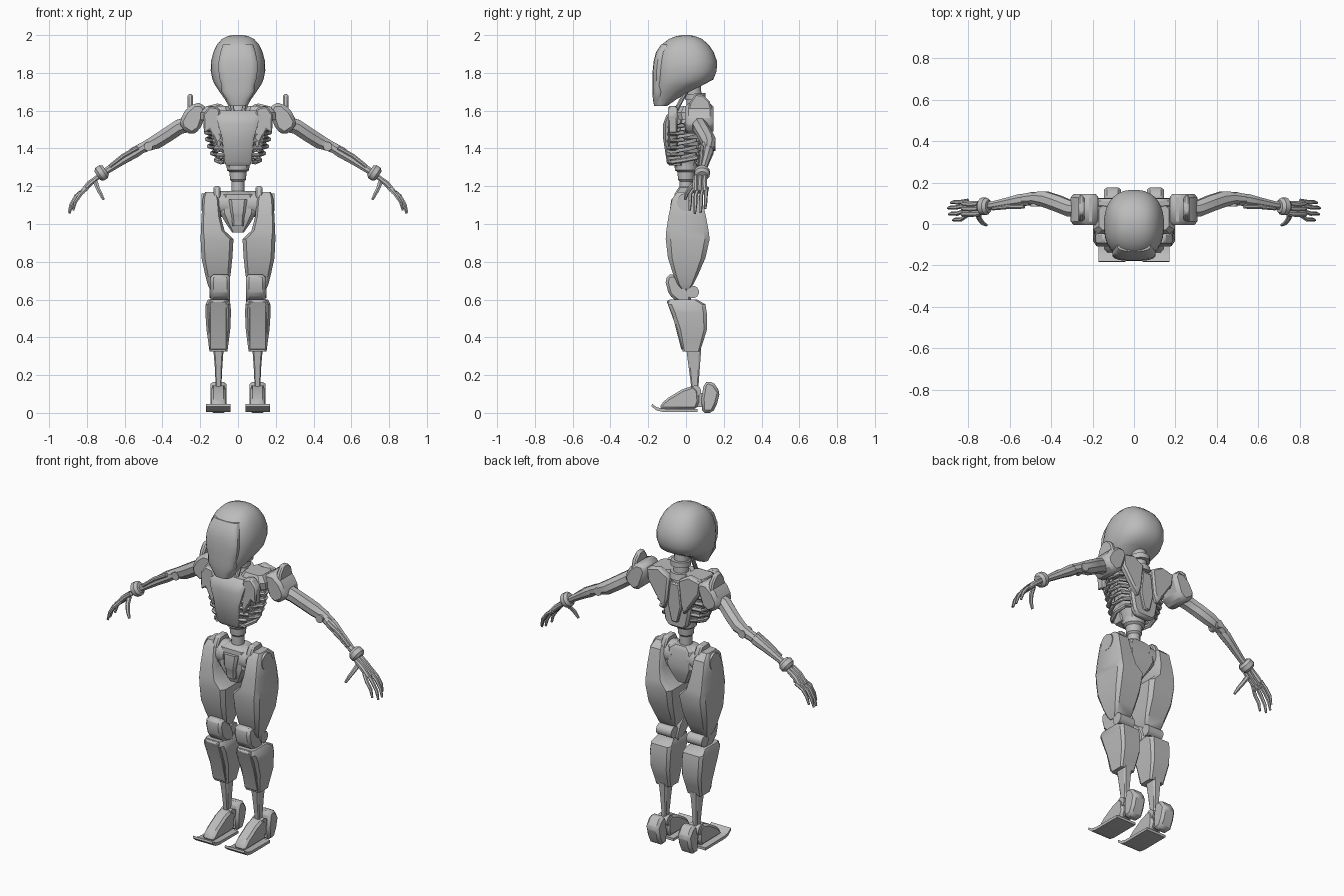
import bpy, bmesh, math
from mathutils import Vector

grey = bpy.data.materials.new("metal grey")
grey.diffuse_color = (0.5, 0.5, 0.5, 1)


def finish(name, bm, mirror=False, bevel=0, angle=32):
    bmesh.ops.recalc_face_normals(bm, faces=bm.faces)
    me = bpy.data.meshes.new(name)
    bm.to_mesh(me)
    bm.free()
    me.materials.append(grey)
    ob = bpy.data.objects.new(name, me)
    bpy.context.collection.objects.link(ob)
    bpy.ops.object.select_all(action='DESELECT')
    ob.select_set(True)
    bpy.context.view_layer.objects.active = ob
    bpy.ops.object.shade_smooth_by_angle(angle=math.radians(angle))
    if bevel:
        b = ob.modifiers.new("Bevel", 'BEVEL')
        b.width, b.segments, b.limit_method = bevel, 1, 'ANGLE'
    if mirror:
        ob.modifiers.new("Mirror", 'MIRROR')
    return ob


def skin(bm, rings):
    """Bridge equal rings of points and cap both ends."""
    vs = [[bm.verts.new(p) for p in r] for r in rings]
    n = len(vs[0])
    for a, b in zip(vs, vs[1:]):
        for i in range(n):
            bm.faces.new((a[i], a[(i + 1) % n], b[(i + 1) % n], b[i]))
    bm.faces.new(vs[0])
    bm.faces.new(vs[-1])


def loft(name, rings, n=8, p=5, **kw):
    """Stack of rounded sections (z, x0, x1, y0, y1)."""
    bm, out = bmesh.new(), []
    for z, x0, x1, y0, y1 in rings:
        ring = []
        for i in range(n):
            a = 2 * math.pi * (i + 0.5) / n
            c, s = math.cos(a), math.sin(a)
            ex = math.copysign(abs(c) ** (2 / p), c)
            ey = math.copysign(abs(s) ** (2 / p), s)
            ring.append(((x0 + x1) / 2 + ex * (x1 - x0) / 2,
                         (y0 + y1) / 2 + ey * (y1 - y0) / 2, z))
        out.append(ring)
    skin(bm, out)
    return finish(name, bm, **kw)


def prism(name, pts, lo, hi, axis, **kw):
    """Extrude an outline along x (points y,z), y (points x,z) or z (points x,y)."""
    bm = bmesh.new()
    place = {'x': lambda p, d: (d, p[0], p[1]), 'y': lambda p, d: (p[0], d, p[1]),
             'z': lambda p, d: (p[0], p[1], d)}[axis]
    skin(bm, [[place(p, d) for p in pts] for d in (lo, hi)])
    return finish(name, bm, **kw)


def tubes(name, paths, n=8, **kw):
    """Tubes through points (x, y, z, radius)."""
    bm = bmesh.new()
    for path in paths:
        pts = [Vector(p[:3]) for p in path]
        rings = []
        for i, c in enumerate(pts):
            t = (pts[min(i + 1, len(pts) - 1)] - pts[max(i - 1, 0)]).normalized()
            ref = Vector((0, 1, 0)) if abs(t.y) < 0.8 else Vector((0, 0, 1))
            u = t.cross(ref).normalized()
            v = t.cross(u)
            r = path[i][3]
            rings.append([c + r * (math.cos(a) * u + math.sin(a) * v)
                          for a in (2 * math.pi * (k + 0.5) / n for k in range(n))])
        skin(bm, rings)
    return finish(name, bm, **kw)


def sym(z, h, y0, y1):
    return (z, -h, h, y0, y1)


# Head shell, raised face mask and neck
head = [(1.625, .05, -.165, -.10), (1.66, .07, -.172, -.05), (1.70, .098, -.174, .02),
        (1.735, .122, -.174, .09), (1.765, .136, -.174, .145), (1.81, .145, -.173, .163),
        (1.86, .144, -.168, .165), (1.91, .131, -.155, .148), (1.95, .112, -.128, .12),
        (1.98, .085, -.09, .085), (1.995, .055, -.05, .045), (2.0, .025, -.02, .02)]
loft("head_shell", [sym(*r) for r in head], n=32, p=2.35, angle=45)
loft("face_mask", [sym(z, h * (.72 if z > 1.7 else .9), y0 - .004, y0 + .06)
                   for z, h, y0, y1 in head[:9]], n=16, p=3, angle=40)
tubes("neck", [[(0, .05, 1.52, .045), (0, .045, 1.63, .042), (0, .035, 1.76, .042)],
               [(0, .05, 1.66, .055), (0, .048, 1.69, .055)],
               [(0, .05, 1.59, .062), (0, .05, 1.625, .055)]], n=16)
tubes("neck_strut", [[(.03, -.06, 1.59, .012), (.035, .0, 1.70, .012)]], mirror=True)

# Chest, inner core and ribs
loft("chest_plate", [sym(1.31, .065, -.09, -.02), sym(1.33, .075, -.103, -.02),
                     sym(1.45, .085, -.122, -.02), sym(1.53, .108, -.122, -.02),
                     sym(1.575, .118, -.105, -.01), sym(1.60, .10, -.075, 0)], p=7)
prism("chest_wing", [(.085, 1.53), (.10, 1.615), (.15, 1.625), (.185, 1.58), (.18, 1.48),
                     (.15, 1.50), (.12, 1.44), (.095, 1.38)], -.095, -.045, 'y',
      mirror=True, bevel=.008)
loft("chest_core", [sym(1.30, .055, -.06, .05), sym(1.40, .085, -.07, .07),
                    sym(1.52, .10, -.07, .08), sym(1.60, .09, -.05, .09)], n=12, p=3)
ribs = []
for i in range(6):
    z, w = 1.525 - i * .037, .172 - .0022 * i * i
    ribs.append([(.07, -.095, z - .01, .012), (w * .78, -.075, z - .012, .013),
                 (w, -.01, z - .002, .013), (w * .9, .055, z + .012, .013),
                 (.05, .085, z + .02, .012)])
tubes("ribs", ribs, n=6, mirror=True)

# Back shell, shoulder blades and collar
prism("back_plate", [(-.09, 1.57), (.09, 1.57), (.10, 1.46), (.075, 1.33), (.05, 1.30),
                     (-.05, 1.30), (-.075, 1.33), (-.10, 1.46)], .055, .098, 'y', bevel=.012)
prism("shoulder_blade", [(.03, 1.60), (.10, 1.64), (.18, 1.62), (.17, 1.55), (.11, 1.46),
                         (.065, 1.40), (.045, 1.46)], .08, .122, 'y', mirror=True, bevel=.01)
prism("spine_plate", [(-.03, 1.57), (.03, 1.57), (.045, 1.44), (.02, 1.34), (-.02, 1.34),
                      (-.045, 1.44)], .09, .112, 'y', bevel=.006)
loft("collar", [(1.55, .03, .20, -.04, .10), (1.59, .03, .20, -.05, .10),
                (1.625, .05, .17, -.03, .09)], mirror=True)

# Shoulder pad with upright fin
prism("shoulder_pad", [(.165, 1.60), (.185, 1.64), (.235, 1.64), (.28, 1.60), (.31, 1.545),
                       (.30, 1.505), (.245, 1.47), (.20, 1.50)], -.005, .145, 'y',
      mirror=True, bevel=.018)
prism("shoulder_fin", [(.005, 1.59), (.02, 1.645), (.05, 1.688), (.09, 1.685), (.125, 1.65),
                       (.14, 1.60), (.14, 1.56), (.01, 1.56)], .238, .268, 'x',
      mirror=True, bevel=.008)

# Arms
tubes("upper_arm", [[(.25, .07, 1.53, .045), (.31, .075, 1.515, .042), (.37, .10, 1.475, .042),
                     (.43, .12, 1.437, .041), (.48, .125, 1.415, .032),
                     (.535, .12, 1.39, .027)]], mirror=True)
tubes("elbow", [[(.475, .085, 1.41, .024), (.475, .155, 1.41, .024)]], n=12, mirror=True)
tubes("forearm", [[(.50, .115, 1.405, .026), (.545, .115, 1.38, .032), (.60, .105, 1.345, .026),
                   (.68, .09, 1.292, .02), (.74, .085, 1.25, .018)],
                  [(.53, .085, 1.405, .012), (.61, .083, 1.36, .012), (.68, .075, 1.305, .01)]],
      mirror=True)
tubes("wrist", [[(.70, .085, 1.285, .03), (.712, .085, 1.277, .042), (.733, .085, 1.263, .042),
                 (.745, .085, 1.255, .028)]], n=14, mirror=True)

# Hands
tubes("palm", [[(.74, y, 1.25, .013), (.785, y * .9 + .005, 1.215, .017),
                (.825, y, 1.17, .014)] for y in (.05, .075, .1)], mirror=True)
fingers = []
for y, dx, dz in ((.022, -.012, .012), (.05, .008, -.005), (.08, .012, 0), (.105, -.002, .02)):
    y0 = .045 + (y - .022) * .8
    fingers.append([(.80, y0, 1.19, .011), (.845 + dx, y, 1.15 + dz * .6, .0105),
                    (.872 + dx, y, 1.105 + dz, .0095), (.884 + dx, y - .003, 1.06 + dz, .006)])
fingers.append([(.755, .055, 1.225, .014), (.745, .025, 1.195, .012),
                (.73, .005, 1.165, .011), (.712, -.005, 1.13, .007)])
tubes("fingers", fingers, n=6, mirror=True)

# Waist and pelvis
tubes("waist", [[(0, 0, 1.32, .062), (0, 0, 1.285, .06), (0, 0, 1.275, .046),
                 (0, 0, 1.235, .043), (0, 0, 1.225, .034), (0, 0, 1.12, .036)]], n=16)
loft("pelvis", [sym(1.175, .045, -.04, .05), sym(1.155, .085, -.06, .065),
                sym(1.06, .10, -.07, .075), sym(1.01, .07, -.06, .065),
                sym(.955, .032, -.04, .045)], p=6)
loft("pelvis_front", [sym(1.13, .05, -.08, 0), sym(1.06, .04, -.088, 0),
                      sym(1.045, .035, -.082, 0), sym(.99, .03, -.075, 0)])
tubes("hip_joint", [[(.05, 0, 1.105, .07), (.10, 0, 1.105, .07)],
                    [(.10, 0, 1.115, .048), (.193, 0, 1.115, .048)]], n=18, mirror=True)
prism("hip_bracket", [(-.065, 1.05), (-.06, 1.16), (-.035, 1.2), (.035, 1.2), (.06, 1.16),
                      (.065, 1.05)], .092, .13, 'x', mirror=True, bevel=.008)

# Legs
loft("thigh", [(1.17, .115, .175, -.045, .045), (1.135, .10, .188, -.075, .085),
               (1.04, .09, .194, -.095, .108), (.965, .07, .198, -.107, .122),
               (.92, .022, .20, -.11, .128), (.82, .028, .195, -.098, .105),
               (.73, .038, .175, -.068, .065), (.68, .05, .162, -.045, .04),
               (.655, .065, .15, -.025, .02)], p=7, mirror=True)
prism("knee_cap", [(-.10, .73), (-.06, .735), (.0, .68), (.03, .62), (.02, .57), (-.05, .59),
                   (-.09, .625), (-.108, .69)], .043, .145, 'x', mirror=True, bevel=.014)
tubes("knee_joint", [[(.05, .035, .64, .034), (.15, .035, .64, .034)]], n=12, mirror=True)
loft("shin", [(.60, .05, .16, -.088, .06), (.575, .038, .172, -.098, .105),
              (.53, .036, .174, -.078, .112), (.44, .04, .168, -.045, .112),
              (.385, .047, .16, -.032, .095), (.325, .055, .152, -.018, .075)],
     p=8, mirror=True)
prism("shin_plate", [(-.102, .59), (-.09, .60), (-.05, .50), (-.015, .335), (-.025, .335),
                     (-.062, .48)], .06, .15, 'x', mirror=True, bevel=.004)
loft("ankle", [(.34, .075, .132, .0, .082), (.25, .082, .124, .012, .075),
               (.13, .088, .118, .028, .066)], mirror=True)

# Feet
tubes("ankle_joint", [[(.07, .05, .115, .03), (.137, .05, .115, .03)]], n=12, mirror=True)
prism("foot", [(.04, .145), (.065, .12), (.07, .06), (.055, .02), (-.14, .02), (-.13, .05),
               (-.095, .08), (-.02, .125)], .066, .141, 'x', mirror=True, bevel=.012)
prism("sole", [(.06, .005), (.06, .02), (-.12, .022), (-.155, .03), (-.18, .048),
               (-.183, .035), (-.155, .012), (-.12, .005)], .04, .17, 'x', mirror=True)
prism("heel", [(.095, .155), (.12, .17), (.15, .155), (.18, .11), (.165, .05), (.14, 0),
               (.085, 0), (.082, .08)], .062, .145, 'x', mirror=True, bevel=.014)
prism("heel_link", [(.04, .03), (.10, .03), (.10, .10), (.04, .12)], .085, .122, 'x',
      mirror=True)
